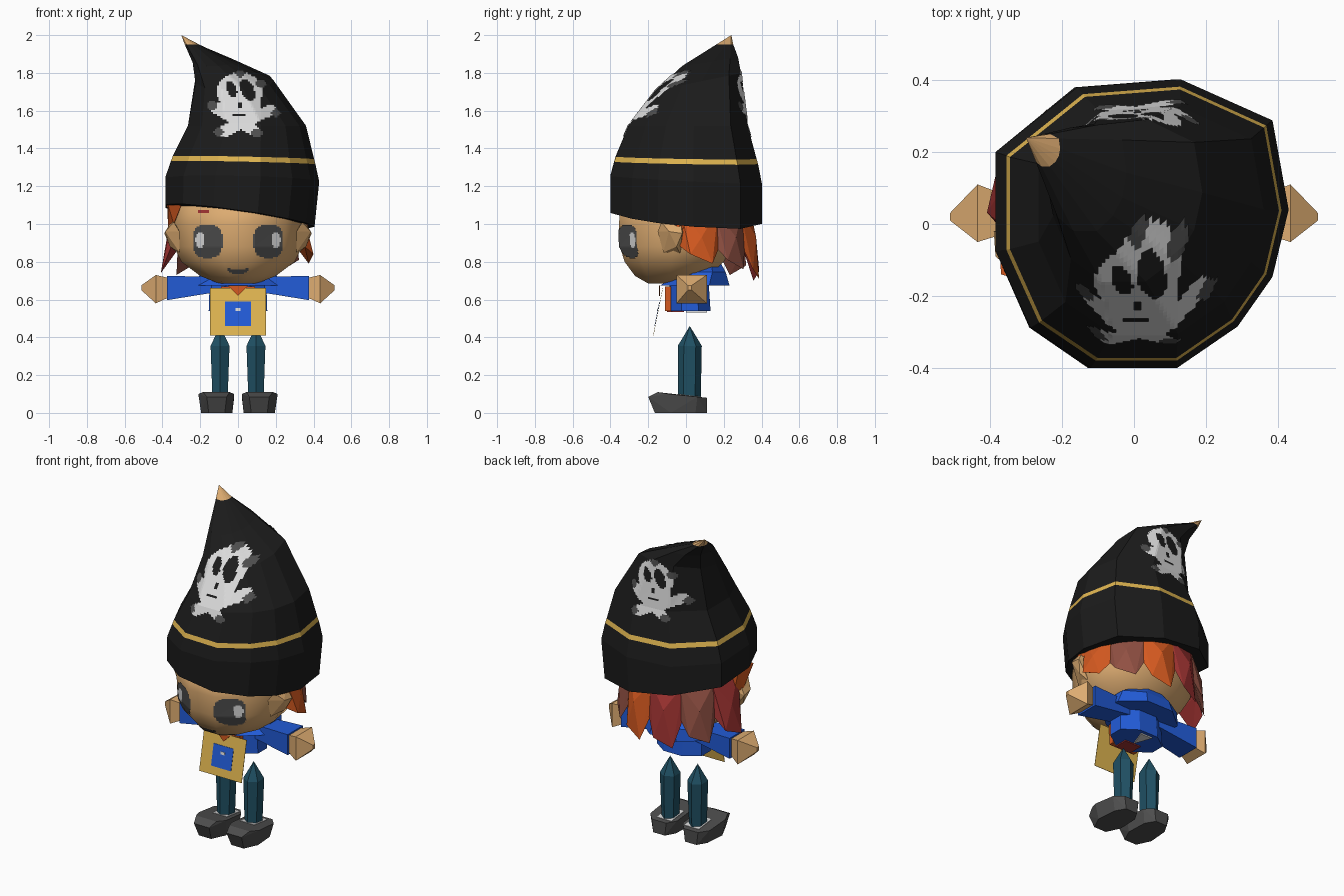
import bpy, bmesh, math
from mathutils import Vector
from mathutils.bvhtree import BVHTree

if "Cube" in bpy.data.objects:
    bpy.data.objects.remove(bpy.data.objects["Cube"])

COLOURS = {
    "black": (.011, .011, .011), "gold": (.74, .46, .08), "white": (.70, .70, .70),
    "dark_grey": (.075, .075, .075), "tan": (.72, .41, .165), "orange": (.66, .10, .014),
    "red": (.37, .035, .033), "brown": (.28, .08, .055), "blue": (.016, .105, .68),
    "teal": (.014, .08, .125)}
MATS = {}
for name, c in COLOURS.items():
    MATS[name] = bpy.data.materials.new(name)
    MATS[name].diffuse_color = (*c, 1)


def finish(name, bm, mats, smooth=False):
    me = bpy.data.meshes.new(name)
    for f in bm.faces:
        f.smooth = smooth
    bm.to_mesh(me)
    bm.free()
    for m in mats:
        me.materials.append(MATS[m])
    ob = bpy.data.objects.new(name, me)
    bpy.context.collection.objects.link(ob)
    return ob


def regular(n):
    k = 1 / math.cos(math.pi / n)
    return [(k * math.cos(2 * math.pi * (i + .5) / n), k * math.sin(2 * math.pi * (i + .5) / n))
            for i in range(n)]


def loft(name, rings, outline, mats, tip=None, mat_of=None, smooth=False):
    """Rings are (z, x0, x1, y0, y1, slope_x, slope_y) stretching a unit outline."""
    bm = bmesh.new()
    n = len(outline)
    rows = []
    for z, x0, x1, y0, y1, sx, sy in rings:
        row = []
        for u, v in outline:
            x = (x0 + x1) / 2 + (x1 - x0) / 2 * u
            y = (y0 + y1) / 2 + (y1 - y0) / 2 * v
            row.append(bm.verts.new((x, y, z + sx * x + sy * y)))
        rows.append(row)
    bm.faces.new(rows[0][::-1])
    for r, (a, b) in enumerate(zip(rows, rows[1:])):
        for i in range(n):
            j = (i + 1) % n
            f = bm.faces.new((a[i], a[j], b[j], b[i]))
            f.material_index = mat_of(r) if mat_of else 0
    if tip:
        t = bm.verts.new(tip)
        for i in range(n):
            f = bm.faces.new((rows[-1][i], rows[-1][(i + 1) % n], t))
            f.material_index = mat_of(len(rows) - 1) if mat_of else 0
    else:
        bm.faces.new(rows[-1])
    return finish(name, bm, mats, smooth)


def hull(name, pts, mat):
    bm = bmesh.new()
    for p in pts:
        bm.verts.new(p)
    bmesh.ops.convex_hull(bm, input=bm.verts)
    junk = [v for v in bm.verts if not v.link_faces]
    bmesh.ops.delete(bm, geom=junk, context='VERTS')
    bmesh.ops.recalc_face_normals(bm, faces=bm.faces)
    return finish(name, bm, [mat])


def box(name, x0, x1, y0, y1, z0, z1, mat):
    return hull(name, [(x, y, z) for x in (x0, x1) for y in (y0, y1) for z in (z0, z1)], mat)


def paint(name, target, rule, u0, u1, v0, v1, cell, side, mats):
    """Thin plate of small cells laid on the target; side -1 is the front, 1 the back."""
    src = bmesh.new()
    src.from_mesh(target.data)
    tree = BVHTree.FromBMesh(src)
    src.free()
    bm, cache = bmesh.new(), {}

    def vert(i, j):
        if (i, j) not in cache:
            p = Vector((u0 + i * cell, side * 2, v0 + j * cell))
            hit, normal, _, _ = tree.ray_cast(p, Vector((0, -side, 0)))
            cache[i, j] = bm.verts.new(hit + normal * .005) if hit else None
        return cache[i, j]

    for i in range(round((u1 - u0) / cell)):
        for j in range(round((v1 - v0) / cell)):
            m = rule(u0 + (i + .5) * cell, v0 + (j + .5) * cell)
            if m is None:
                continue
            vs = [vert(i, j), vert(i + 1, j), vert(i + 1, j + 1), vert(i, j + 1)]
            if all(vs):
                f = bm.faces.new(vs if side < 0 else vs[::-1])
                f.material_index = mats.index(m)
    return finish(name, bm, mats)


def oval(u, v, cu, cv, ru, rv, lean=0):
    return ((u - cu - lean * (v - cv)) / ru) ** 2 + ((v - cv) / rv) ** 2 < 1


def bar(u, v, a, b, w):
    p, a, b = Vector((u, v)), Vector(a), Vector(b)
    t = max(0, min(1, (p - a).dot(b - a) / (b - a).length_squared))
    return (p - a - (b - a) * t).length < w


# Hat: bent, uneven cone with a gold band and a worn tip
BRIM = [(.43, .04), (.385, .288), (.13, .402), (-.158, .38), (-.385, .2), (-.385, -.075),
        (-.288, -.288), (-.12, -.4), (.12, -.4), (.288, -.285), (.385, -.147)]
hat = loft("hat", [
    (1.045, -.385, .405, -.40, .40, -.14, -.07),
    (1.235, -.385, .43, -.40, .40, -.02, -.05),
    (1.325, -.355, .41, -.38, .38, -.02, -.015),
    (1.352, -.345, .403, -.372, .372, -.02, -.015),
    (1.52, -.265, .36, -.305, .325, 0, 0),
    (1.74, -.225, .19, -.16, .29, 0, .2),
    (1.84, -.24, -.02, -.02, .275, 0, .15),
    (1.95, -.282, -.205, .16, .25, 0, 0)],
    [((x - .0225) / .4075, y / .40) for x, y in BRIM], ["black", "gold", "tan"],
    tip=(-.30, .24, 2.0), mat_of=lambda r: {2: 1, 7: 2}.get(r, 0))


# Skull emblems on the front and back of the hat
def skull(u, v):
    if oval(u, v, -.033, .25, .026, .045, -.25) or oval(u, v, .05, .245, .035, .055, -.35):
        return None
    if oval(u, v, .01, .165, .013, .013) or (abs(v - .115) < .006 and abs(u - .01) < .035):
        return None
    for cu, cv in ((.20, .125), (-.10, .025), (.10, .02), (-.135, .165), (.01, .335), (.12, .28)):
        if oval(u, v, cu, cv, .028, .022):
            return "dark_grey"
    if oval(u, v, .01, .24, .12, .10) or oval(u, v, .015, .15, .11, .09):
        return "white"
    if bar(u, v, (.17, .14), (-.07, .03), .03) or bar(u, v, (-.11, .15), (.08, .035), .03):
        return "white"


paint("front_skull", hat, lambda u, v: skull(u, v - 1.46), -.18, .24, 1.45, 1.81, .01, -1,
      ["white", "dark_grey"])
paint("back_skull", hat, lambda u, v: skull(.02 - u, v - 1.46), -.22, .20,
      1.44, 1.81, .01, 1, ["white", "dark_grey"])

# Head, narrower at the face
HALF = [(1, -.05), (.9, .6), (.4, 1)]
FACE = [(.25, -1), (.72, -.66)]
OUTLINE = FACE + HALF + [(-x, y) for x, y in (FACE + HALF)[::-1]]
head = loft("head", [
    (.685, -.10, .10, -.20, .03, 0, 0), (.725, -.20, .20, -.27, .12, 0, 0),
    (.80, -.30, .30, -.325, .20, 0, 0), (.88, -.34, .34, -.35, .25, 0, 0),
    (1.00, -.35, .35, -.355, .28, 0, 0), (1.12, -.34, .34, -.345, .28, 0, 0)],
    OUTLINE, ["tan"], smooth=True)


# Eyes, brow and mouth
def face(u, v):
    a = abs(u)
    if oval(a, v, .197, .915, .024, .04):
        return "white"
    if (abs(a - .158) / .076) ** 3 + (abs(v - .908) / .087) ** 3 < 1:
        return "dark_grey"
    if abs(v - .748 - 5 * u * u) < .011 and a < .06:
        return "dark_grey"
    if abs(u + .18) < .03 and 1.055 < v < 1.075:
        return "red"


paint("face_details", head, face, -.24, .24, .73, 1.09, .008, -1, ["dark_grey", "white", "red"])

# Hair locks round the back, from the right side to the left
LOCKS = [("orange", .79, .40), ("brown", .76, .39), ("orange", .71, .39),
         ("red", .70, .39), ("brown", .73, .40), ("red", .74, .41)]
for i, (mat, tip_z, tip_r) in enumerate(LOCKS):
    a0, a1 = math.radians(-5 + 31 * i), math.radians(30 + 31 * i)
    mid = (a0 + a1) / 2

    def at(a, r, z):
        return (r * math.cos(a), r * math.sin(a), z)
    hull(f"hair_lock_{i + 1}", [at(a0, .34, 1.08), at(a1, .34, 1.08), at(a0, .355, .88),
         at(a1, .355, .88), at(mid, .385, .93), at(mid - .16, tip_r, tip_z + .05),
         at(mid + .14, tip_r, tip_z), at(mid, .31, 1.05)], mat)

# Jacket body, collar and the shirt showing at the front and underneath
loft("jacket_body", [(.54, -.155, .155, -.088, .13, 0, 0), (.69, -.15, .15, -.088, .12, 0, 0)],
     regular(8), ["blue"])
loft("jacket_collar", [(.675, -.22, .22, -.135, .23, 0, 0), (.745, -.20, .20, -.03, .21, 0, 0),
                       (.80, -.10, .10, .03, .18, 0, 0)], regular(8), ["blue"])
hull("shirt_panel", [(s * x, y, z) for s in (-1, 1) for x, y, z in (
    (.09, -.11, .54), (.09, -.08, .54), (.09, -.112, .67), (.09, -.08, .67))], "orange")
hull("shirt_front", [(x, y, z) for y in (-.143, -.137)
                     for x, z in ((-.055, .675), (.055, .675), (0, .62))], "orange")
box("shirt_underside", -.055, .055, -.10, -.01, .533, .56, "red")
hull("shirt_tail", [(x, y, z) for z in (.531, .539)
                    for x, y in ((-.04, .11), (.04, .11), (0, 0))], "white")


# Apron with its pocket, hanging forward at the bottom
def hanging(name, x0, x1, z0, z1, out, mat):
    hull(name, [(x, -.122 - .2 * (.66 - z) - d, z) for x in (x0, x1) for z in (z0, z1)
                for d in (out - .002, out)], mat)


hanging("apron", -.147, .147, .41, .66, .002, "gold")
hanging("apron_pocket", -.07, .068, .46, .59, .005, "blue")
hanging("pocket_mark", -.014, .014, .54, .556, .008, "white")

for s, side in ((-1, "left"), (1, "right")):
    # Ears and sideburns
    hull(f"{side}_ear", [(s * a, b, c) for a, b, c in (
        (.31, -.15, .96), (.31, -.01, .97), (.31, -.12, .85), (.31, -.03, .84), (.34, -.13, 1.01),
        (.35, -.03, 1.02), (.385, -.09, .96), (.39, -.02, .95), (.36, -.05, .88))], "tan")
    hull(f"{side}_sideburn", [(s * .30, -.16, 1.10), (s * .37, -.14, 1.10), (s * .375, .02, 1.10),
         (s * .30, .02, 1.10), (s * .37, -.04, .98), (s * .34, -.10, 1.0),
         (s * .345, .02, .97)], "orange")
    # Sleeves and hands
    hull(f"{side}_sleeve", [(s * x, y, z) for x, ys, zs in (
        (.08, (-.03, .09), (.645, .72)), (.375, (-.045, .105), (.597, .725)))
        for y in ys for z in zs], "blue")
    hull(f"{side}_hand", [(s * x, y, z) for x, ys, zs in (
        (.37, (-.03, .085), (.61, .715)), (.435, (-.05, .11), (.58, .73)),
        (.512, (.01, .03), (.65, .675))) for y in ys for z in zs], "tan")
    # Legs, pointed at the top
    x = s * .095
    loft(f"{side}_leg", [(.07, x - .04, x + .04, -.035, .07, 0, 0),
                         (.355, x - .05, x + .05, -.035, .075, 0, 0)],
         regular(6), ["teal"], tip=(x, .02, .46))
    # Boots and the sock tops showing in them
    hull(f"{side}_boot", [(s * a, b, c) for a, b, c in (
        (.07, -.165, 0), (.155, -.165, 0), (.03, -.08, 0), (.195, -.08, 0), (.035, .05, 0),
        (.185, .05, 0), (.07, .11, 0), (.15, .11, 0), (.06, -.20, .085), (.165, -.20, .085),
        (.045, -.15, .11), (.185, -.15, .11), (.02, -.09, .10), (.21, -.09, .10),
        (.02, .06, .085), (.205, .06, .085), (.06, .11, .08), (.16, .11, .08))], "dark_grey")
    hull(f"{side}_sock", [(x + a, b, c + d) for a in (-.05, .05)
         for b, c in ((-.045, .101), (.08, .086)) for d in (0, -.008)], "white")

for m in bpy.data.materials:
    if m.users and not m.is_grease_pencil:
        m.use_nodes = True
        m.node_tree.nodes["Principled BSDF"].inputs["Base Color"].default_value = m.diffuse_color
